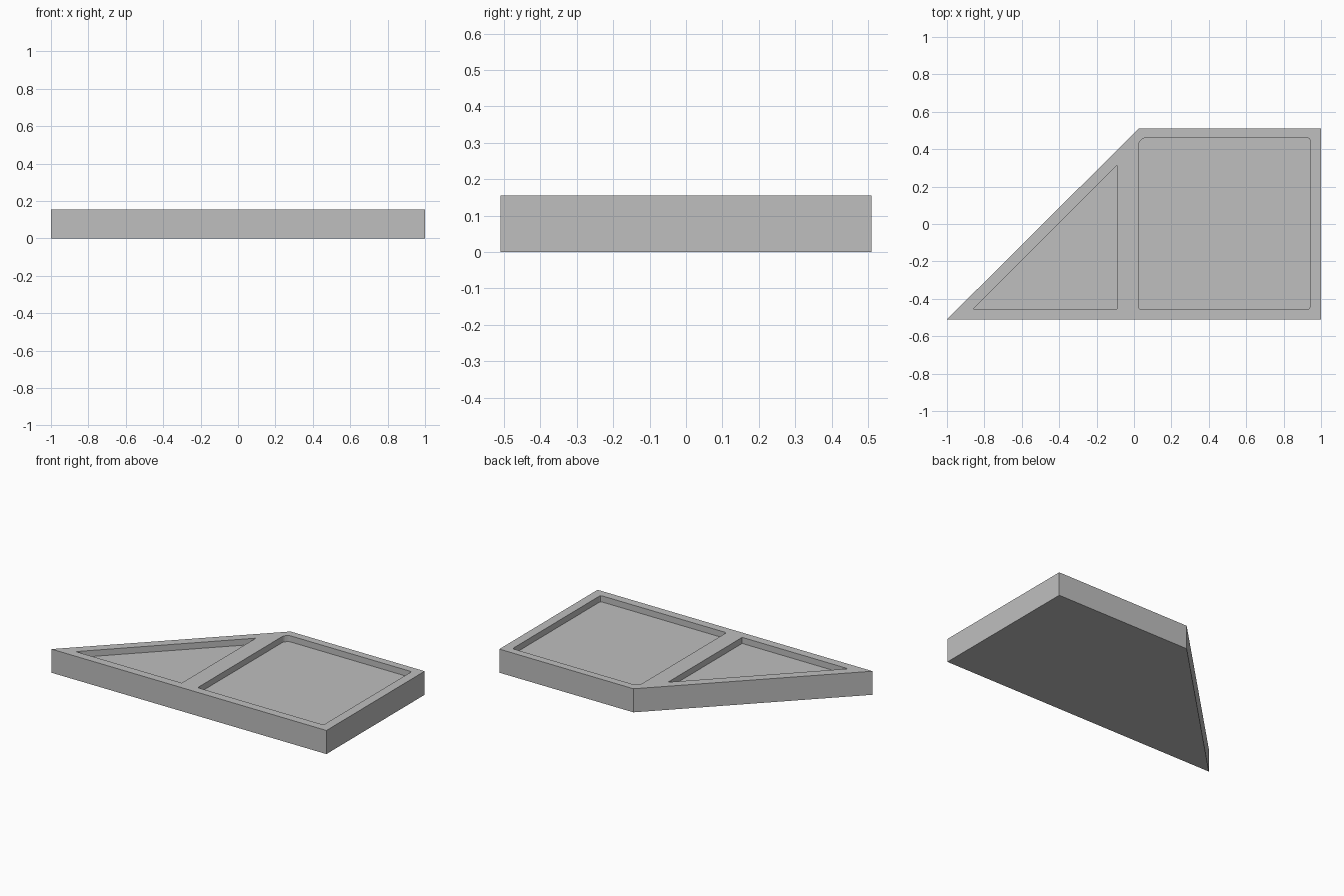
import bpy
import bmesh

cube = bpy.data.objects.get("Cube")
if cube:
    bpy.data.objects.remove(cube, do_unlink=True)

HEIGHT = 0.155
POCKET_FLOOR = 0.115

# Single grey material
grey = bpy.data.materials.new("plain_grey")
grey.use_nodes = True
grey.diffuse_color = (0.52, 0.52, 0.52, 1)
grey.node_tree.nodes["Principled BSDF"].inputs["Base Color"].default_value = grey.diffuse_color


def prism(name, outline, bottom, top, corner=0.0):
    """Extrude a flat outline upward, optionally rounding its upright edges."""
    bm = bmesh.new()
    base = bm.faces.new([bm.verts.new((x, y, bottom)) for x, y in outline])
    grown = bmesh.ops.extrude_face_region(bm, geom=[base])["geom"]
    bmesh.ops.translate(bm, vec=(0, 0, top - bottom),
                        verts=[v for v in grown if isinstance(v, bmesh.types.BMVert)])
    if corner:
        upright = [e for e in bm.edges
                   if abs(e.verts[0].co.z - e.verts[1].co.z) > 0.01]
        bmesh.ops.bevel(bm, geom=upright, offset=corner, segments=2,
                        profile=0.5, affect='EDGES')
    bmesh.ops.recalc_face_normals(bm, faces=bm.faces)
    mesh = bpy.data.meshes.new(name)
    bm.to_mesh(mesh)
    bm.free()
    mesh.materials.append(grey)
    obj = bpy.data.objects.new(name, mesh)
    bpy.context.collection.objects.link(obj)
    return obj


# Solid slab with one slanted end
tray = prism("slanted_tray",
             [(-1, -0.51), (1, -0.51), (1, 0.51), (0.025, 0.51)], 0, HEIGHT)

# Square pocket with a clipped corner, and triangular pocket
pockets = [
    prism("square_pocket_cutter",
          [(0.025, -0.455), (0.94, -0.455), (0.94, 0.46), (0.05, 0.46), (0.025, 0.435)],
          POCKET_FLOOR, HEIGHT + 0.1, 0.01),
    prism("triangle_pocket_cutter",
          [(-0.86, -0.455), (-0.09, -0.455), (-0.09, 0.315)],
          POCKET_FLOOR, HEIGHT + 0.1, 0.004),
]

# Cut the pockets and bake the result into the tray
for cutter in pockets:
    cutter.hide_render = True
    cut = tray.modifiers.new(cutter.name, 'BOOLEAN')
    cut.operation = 'DIFFERENCE'
    cut.solver = 'EXACT'
    cut.object = cutter

bpy.context.view_layer.update()
graph = bpy.context.evaluated_depsgraph_get()
finished = bpy.data.meshes.new_from_object(tray.evaluated_get(graph))
tray.modifiers.clear()
tray.data = finished
for cutter in pockets:
    bpy.data.objects.remove(cutter, do_unlink=True)
